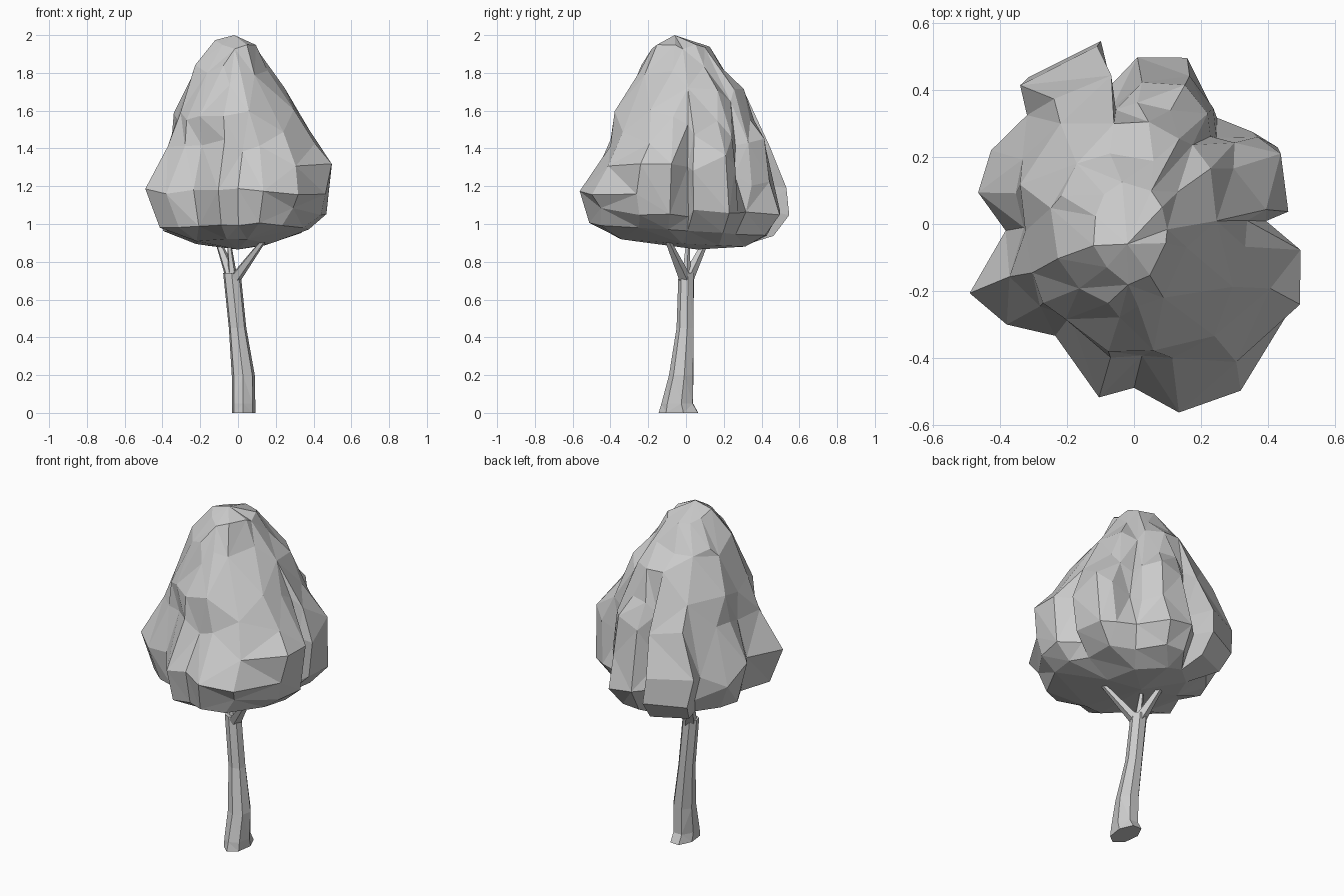
import bpy, bmesh, math, random
from mathutils import Vector

if "Cube" in bpy.data.objects:
    bpy.data.objects.remove(bpy.data.objects["Cube"])

random.seed(11)


def loft(name, rings, bottom=None, top=None):
    """Skin a stack of equal-length rings; close ends with a point or a flat cap."""
    bm = bmesh.new()
    vs = [[bm.verts.new(p) for p in r] for r in rings]
    n = len(vs[0])
    for a, b in zip(vs, vs[1:]):
        for i in range(n):
            j = (i + 1) % n
            bm.faces.new((a[i], a[j], b[j], b[i]))
    for ring, tip in ((vs[0], bottom), (vs[-1], top)):
        if tip is None:
            bm.faces.new(ring)
        else:
            t = bm.verts.new(tip)
            for i in range(n):
                bm.faces.new((ring[i], ring[(i + 1) % n], t))
    bmesh.ops.recalc_face_normals(bm, faces=bm.faces)
    bmesh.ops.triangulate(bm, faces=bm.faces)
    me = bpy.data.meshes.new(name)
    bm.to_mesh(me)
    bm.free()
    ob = bpy.data.objects.new(name, me)
    bpy.context.collection.objects.link(ob)
    return ob


def box_ring(z, x0, x1, y0, y1, n=7):
    """Oval ring filling a box at height z."""
    return [((x0 + x1) / 2 + (x1 - x0) / 2 * math.cos(2 * math.pi * i / n + 0.2),
             (y0 + y1) / 2 + (y1 - y0) / 2 * math.sin(2 * math.pi * i / n + 0.2), z)
            for i in range(n)]


# Trunk: leaning, flared at the foot
loft("trunk", [box_ring(*r) for r in (
    (0.0, -0.035, 0.093, -0.145, 0.075),
    (0.05, -0.035, 0.093, -0.13, 0.045),
    (0.2, -0.035, 0.09, -0.09, 0.045),
    (0.45, -0.05, 0.045, -0.05, 0.045),
    (0.74, -0.08, 0.015, -0.04, 0.045))])

# Branches: short tapered forks that end just inside the crown
for i, (tip, w) in enumerate((((0.14, -0.1, 0.92), 0.04),
                              ((-0.11, 0.11, 0.92), 0.04),
                              ((-0.05, 0.01, 0.92), 0.025))):
    base = Vector((-0.025, 0, 0.7))
    rings = []
    for t in (0, 1):
        c, r = base.lerp(Vector(tip), t), w * (1 - 0.6 * t)
        rings.append(box_ring(c.z, c.x - r, c.x + r, c.y - r, c.y + r, 5))
    loft("branch_%d" % (i + 1), rings)

# Crown: lobes of the plan outline, each with its own height of greatest bulge
lobes = ((1.15, ((0.46, 0.04), (0.46, 0.24), (0.36, 0.28))),
         (1.3, ((0.24, 0.28), (0.24, 0.37), (0.17, 0.49), (0.02, 0.5), (-0.07, 0.38))),
         (1.05, ((-0.11, 0.56), (-0.35, 0.45), (-0.32, 0.34))),
         (1.2, ((-0.44, 0.22), (-0.48, 0.1), (-0.39, -0.02))),
         (1.12, ((-0.5, -0.21), (-0.38, -0.3), (-0.24, -0.34))),
         (1.15, ((-0.11, -0.53), (0.0, -0.49), (0.13, -0.56), (0.32, -0.49))),
         (1.28, ((0.49, -0.27), (0.5, -0.09), (0.39, 0.01))))
outline = [(x, y, peak) for peak, pts in lobes for x, y in pts]
# z, x min, x max, y min, y max, lobe strength
levels = ((0.9, -0.24, 0.2, -0.36, 0.33, 0.5),
          (0.965, -0.41, 0.38, -0.52, 0.47, 0.9),
          (1.06, -0.46, 0.47, -0.53, 0.56, 1.0),
          (1.17, -0.5, 0.49, -0.56, 0.53, 1.0),
          (1.3, -0.44, 0.5, -0.49, 0.5, 0.95),
          (1.43, -0.38, 0.44, -0.42, 0.47, 0.8),
          (1.57, -0.36, 0.35, -0.4, 0.39, 0.55),
          (1.7, -0.29, 0.27, -0.32, 0.32, 0.4),
          (1.82, -0.24, 0.17, -0.24, 0.21, 0.1),
          (1.94, -0.13, 0.1, -0.18, 0.13, 0))
rings = []
for z, x0, x1, y0, y1, lob in levels:
    ring = []
    for x, y, peak in outline:
        a = math.atan2(y, x)
        s = 1 - 0.06 * lob
        oval = Vector(((x0 + x1) / 2 + (x1 - x0) / 2 * math.cos(a) * s,
                       (y0 + y1) / 2 + (y1 - y0) / 2 * math.sin(a) * s, z))
        lobed = Vector((x / 0.5 * (x1 if x > 0 else -x0),
                        y / 0.56 * (y1 if y > 0 else -y0), z))
        p = oval.lerp(lobed, lob * math.exp(-((z - peak) / 0.5) ** 2))
        f = random.uniform(0.97, 1.02)
        tilt = -0.06 * p.y if z < 1 else random.uniform(-0.025, 0.025)
        ring.append((p.x * f, p.y * f, z + tilt))
    rings.append(ring)
crown = loft("leaf_crown", rings, bottom=(0.0, 0.06, 0.865), top=(-0.02, -0.06, 2.0))

# Thin the crown to large irregular facets
dec = crown.modifiers.new("facets", 'DECIMATE')
dec.ratio = 0.55
